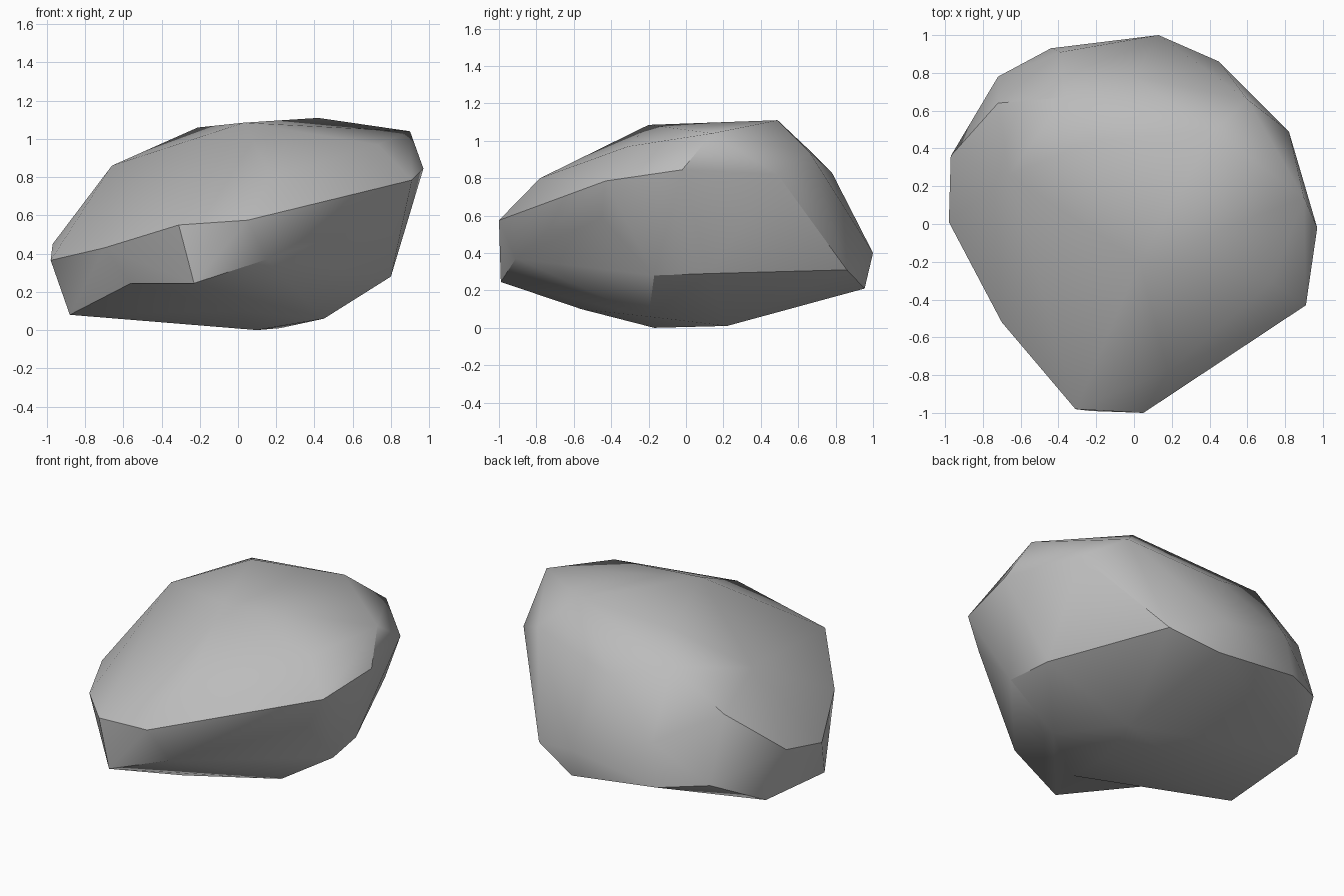
import bpy
import bmesh
import math
from mathutils import Vector

# Remove the default object only
default = bpy.data.objects.get("Cube")
if default:
    bpy.data.objects.remove(default, do_unlink=True)

# Corner points of the boulder, grouped from top to bottom
crown = [
    (.42, .49, 1.11), (.03, -.2, 1.085), (-.21, .44, 1.06), (.9, .14, 1.04),
    (.73, -.31, .97), (-.37, .67, .94), (.6, .66, .94), (-.66, .26, .86),
    (0, .78, .83), (.18, -.78, .8), (-.72, .64, .72),
]
shoulder = [
    (.97, -.02, .845), (.82, .49, .82), (.91, -.43, .785), (.81, -.45, .59),
    (.05, -1, .575), (-.31, -.98, .55), (-.7, -.52, .43), (-.98, .01, .365),
    (-.97, .36, .45), (-.39, .91, .55), (.13, 1, .4), (.15, -.91, .37),
]
skirt = [
    (.45, .86, .31), (-.72, .78, .31), (-.44, .93, .28), (.8, -.17, .28),
    (.76, .12, .29), (.15, .955, .21), (-.88, .44, .13),
]
base = [(.45, -.2, .06), (.1, -.17, 0), (.22, .22, .01), (0, -.56, .1)]

# The two ends of the undercut at the front, and the point it rises to
undercut_left = (-.23, -.99, .245)
undercut_right = (-.88, -.16, .08)
undercut_peak = (-.56, -.58, .245)


def make_material(name, colour):
    material = bpy.data.materials.new(name)
    material.use_nodes = True
    material.diffuse_color = colour
    shader = material.node_tree.nodes.get("Principled BSDF")
    shader.inputs["Base Color"].default_value = colour
    shader.inputs["Roughness"].default_value = 0.9
    return material


def nearest_vertex(bm, point):
    target = Vector(point)
    return min(bm.verts, key=lambda vertex: (vertex.co - target).length)


def wrap_points(bm, points):
    """Stretch a faceted skin around the points and drop any left inside."""
    for point in points:
        bm.verts.new(point)
    bmesh.ops.convex_hull(bm, input=bm.verts[:])
    loose = [vertex for vertex in bm.verts if not vertex.link_faces]
    bmesh.ops.delete(bm, geom=loose, context="VERTS")


def cut_undercut(bm, start, end, peak):
    """Break the lower rim between two corners and lift its middle."""
    edge = bm.edges.get((nearest_vertex(bm, start), nearest_vertex(bm, end)))
    if edge is None:
        return
    bmesh.ops.subdivide_edges(bm, edges=[edge], cuts=1)
    middle = (Vector(start) + Vector(end)) / 2
    nearest_vertex(bm, middle).co = peak
    bmesh.ops.triangulate(bm, faces=bm.faces[:])


# Boulder body
bm = bmesh.new()
wrap_points(bm, crown + shoulder + skirt + base + [undercut_left, undercut_right])
cut_undercut(bm, undercut_left, undercut_right, undercut_peak)
bmesh.ops.recalc_face_normals(bm, faces=bm.faces[:])

mesh = bpy.data.meshes.new("boulder")
bm.to_mesh(mesh)
bm.free()
boulder = bpy.data.objects.new("boulder", mesh)
bpy.context.collection.objects.link(boulder)
mesh.materials.append(make_material("stone_grey", (.5, .5, .5, 1)))

# Soft facets with crisp ridges
bpy.ops.object.select_all(action="DESELECT")
boulder.select_set(True)
bpy.context.view_layer.objects.active = boulder
bpy.ops.object.shade_smooth_by_angle(angle=math.radians(35))
